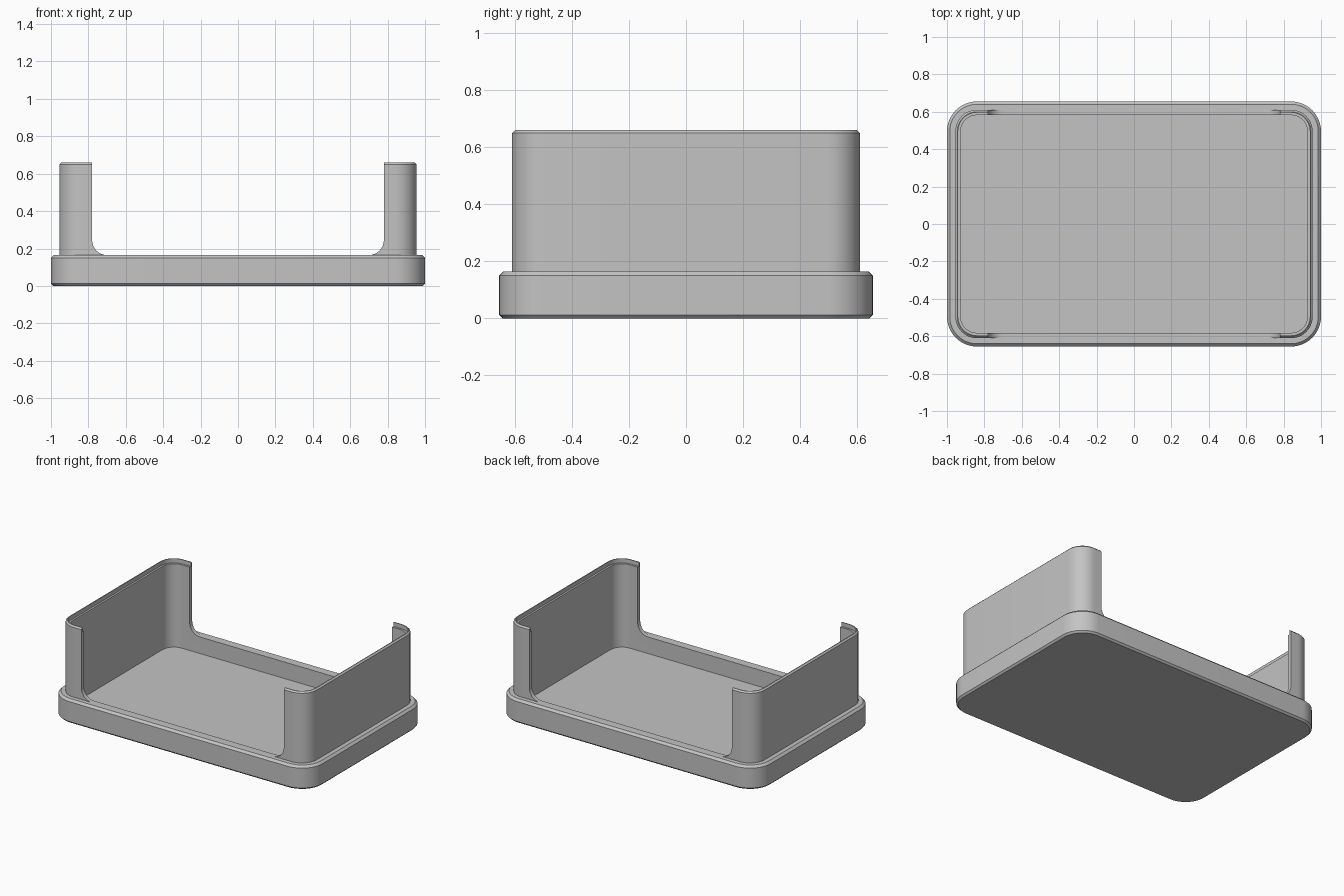
import bpy, bmesh
from math import cos, sin, pi

old = bpy.data.objects.get("Cube")
if old:
    bpy.data.objects.remove(old, do_unlink=True)

grey = bpy.data.materials.new("plain grey")
grey.use_nodes = True
colour = (0.55, 0.55, 0.55, 1)
grey.diffuse_color = colour
grey.node_tree.nodes["Principled BSDF"].inputs["Base Color"].default_value = colour

HALF_X, HALF_Y, RADIUS = 1.0, 0.655, 0.16
BASE_TOP, WALL_TOP, FLOOR = 0.165, 0.66, 0.05
CORNER_STEPS = 12


def ring(bm, inset, z):
    """Rounded rectangle, inset from the outermost outline."""
    r = RADIUS - inset
    verts = []
    for k, (sx, sy) in enumerate([(1, 1), (-1, 1), (-1, -1), (1, -1)]):
        for i in range(CORNER_STEPS + 1):
            a = (k + i / CORNER_STEPS) * pi / 2
            verts.append(bm.verts.new((sx * (HALF_X - RADIUS) + r * cos(a),
                                       sy * (HALF_Y - RADIUS) + r * sin(a), z)))
    return verts


def finish(bm, name):
    bmesh.ops.recalc_face_normals(bm, faces=bm.faces)
    mesh = bpy.data.meshes.new(name)
    bm.to_mesh(mesh)
    bm.free()
    obj = bpy.data.objects.new(name, mesh)
    bpy.context.collection.objects.link(obj)
    mesh.materials.append(grey)
    return obj


# Tray section as (inset, height): foot, shoulder, wall, rebated lip, inside, floor
section = [(0.012, 0), (0, 0.012), (0, BASE_TOP - 0.015), (0.015, BASE_TOP),
           (0.045, BASE_TOP), (0.045, WALL_TOP - 0.01), (0.055, WALL_TOP),
           (0.06, WALL_TOP), (0.06, WALL_TOP - 0.03), (0.073, WALL_TOP - 0.03),
           (0.073, FLOOR)]
bm = bmesh.new()
rings = [ring(bm, inset, z) for inset, z in section]
for low, high in zip(rings, rings[1:]):
    for i in range(len(low)):
        j = (i + 1) % len(low)
        bm.faces.new((low[i], low[j], high[j], high[i]))
bm.faces.new(rings[0])
bm.faces.new(rings[-1])
tray = finish(bm, "open_tray")

# Opening through the front and back walls, with filleted lower corners
OPEN_X, FILLET = 0.78, 0.08
right_half = [(OPEN_X, 1.0)]
for i in range(9):
    a = -i / 8 * pi / 2
    right_half.append((OPEN_X - FILLET + FILLET * cos(a), BASE_TOP + FILLET + FILLET * sin(a)))
outline = right_half + [(-x, z) for x, z in reversed(right_half)]
bm = bmesh.new()
face = bm.faces.new([bm.verts.new((x, -1, z)) for x, z in outline])
moved = bmesh.ops.extrude_face_region(bm, geom=[face])["geom"]
bmesh.ops.translate(bm, vec=(0, 2, 0),
                    verts=[g for g in moved if isinstance(g, bmesh.types.BMVert)])
cutter = finish(bm, "opening_cutter")
cutter.hide_render = True
cutter.hide_set(True)

cut = tray.modifiers.new("opening", "BOOLEAN")
cut.operation = "DIFFERENCE"
cut.solver = "EXACT"
cut.object = cutter
bpy.context.view_layer.objects.active = tray
tray.select_set(True)
bpy.ops.object.modifier_apply(modifier=cut.name)
bpy.data.objects.remove(cutter, do_unlink=True)
bpy.ops.object.shade_smooth_by_angle(angle=pi / 6)
